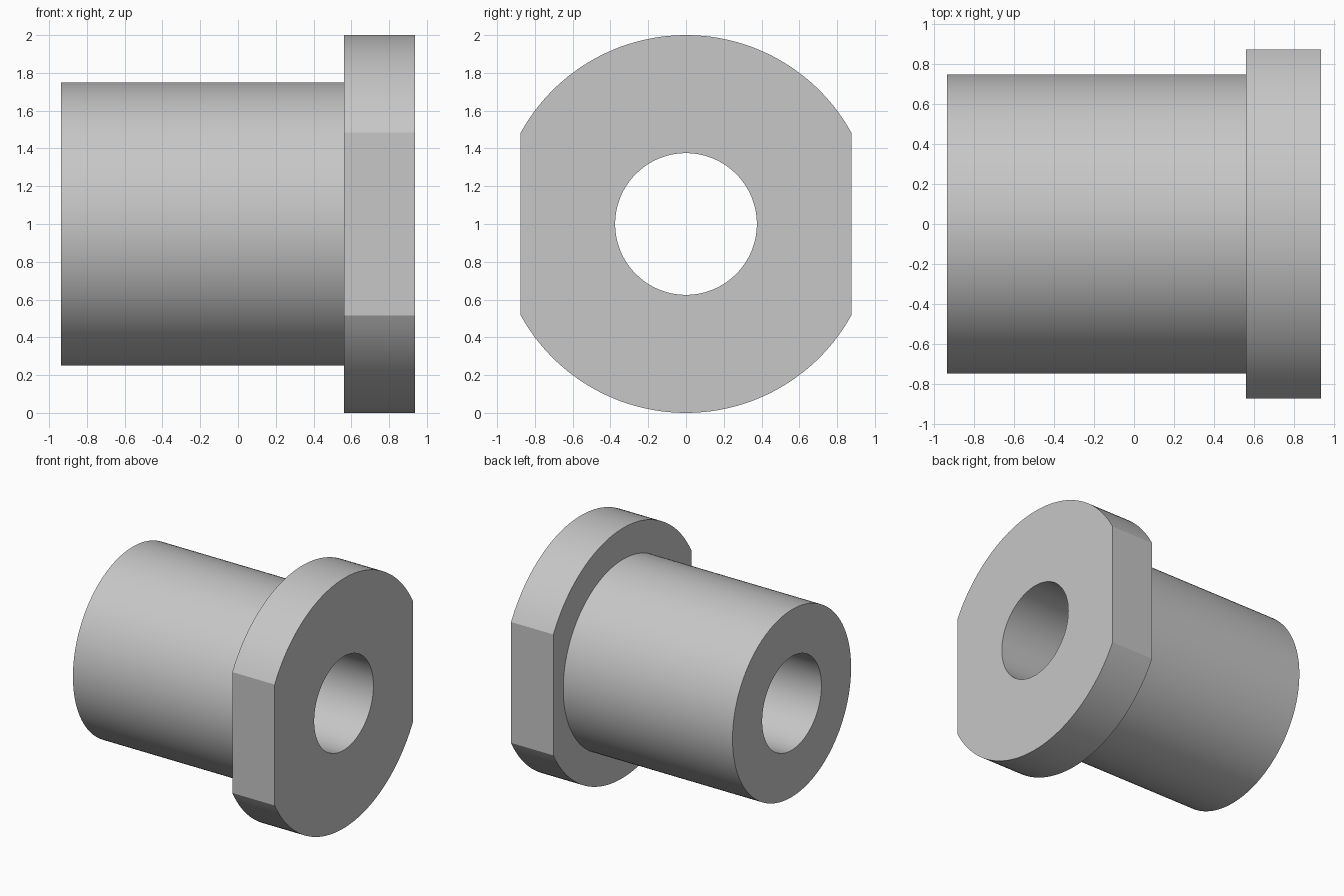
import bpy
import bmesh
import math

cube = bpy.data.objects.get("Cube")
if cube:
    bpy.data.objects.remove(cube, do_unlink=True)

# Dimensions
BORE_R, SLEEVE_R, FLANGE_R = 0.375, 0.75, 1.0
FLAT_Y = 0.875
X_END, X_SHOULDER, X_FACE = -0.9375, 0.5625, 0.9375
AXIS_Z = 1.0

# Angles measured from the top, with vertices exactly at the flat corners
corner = math.asin(FLAT_Y / FLANGE_R)
breaks = [(-corner, corner, 48), (corner, math.pi - corner, 24),
          (math.pi - corner, math.pi + corner, 48),
          (math.pi + corner, 2 * math.pi - corner, 24)]
angles = [a + (b - a) * i / n for a, b, n in breaks for i in range(n)]

bm = bmesh.new()


def ring(x, radius):
    """Circle around the x axis, trimmed by the two side flats."""
    return [bm.verts.new((x,
                          max(-FLAT_Y, min(FLAT_Y, radius * math.sin(a))),
                          AXIS_Z + radius * math.cos(a))) for a in angles]


# Closed cross-section: bore, sleeve, shoulder, flange
profile = [(X_END, BORE_R), (X_END, SLEEVE_R), (X_SHOULDER, SLEEVE_R),
           (X_SHOULDER, FLANGE_R), (X_FACE, FLANGE_R), (X_FACE, BORE_R)]
rings = [ring(x, r) for x, r in profile]
for k, lower in enumerate(rings):
    upper = rings[(k + 1) % len(rings)]
    for i in range(len(angles)):
        j = (i + 1) % len(angles)
        bm.faces.new((lower[i], lower[j], upper[j], upper[i]))
bmesh.ops.recalc_face_normals(bm, faces=bm.faces)

mesh = bpy.data.meshes.new("flanged_bushing")
bm.to_mesh(mesh)
bm.free()
bushing = bpy.data.objects.new("flanged_bushing", mesh)
bpy.context.collection.objects.link(bushing)

# Plain grey finish
grey = bpy.data.materials.new("light_grey")
grey.use_nodes = True
colour = (0.57, 0.57, 0.57, 1.0)
grey.diffuse_color = colour
grey.node_tree.nodes["Principled BSDF"].inputs["Base Color"].default_value = colour
mesh.materials.append(grey)

# Smooth round walls, crisp rims and flat corners
bpy.ops.object.select_all(action="DESELECT")
bushing.select_set(True)
bpy.context.view_layer.objects.active = bushing
bpy.ops.object.shade_smooth_by_angle(angle=math.radians(15))
